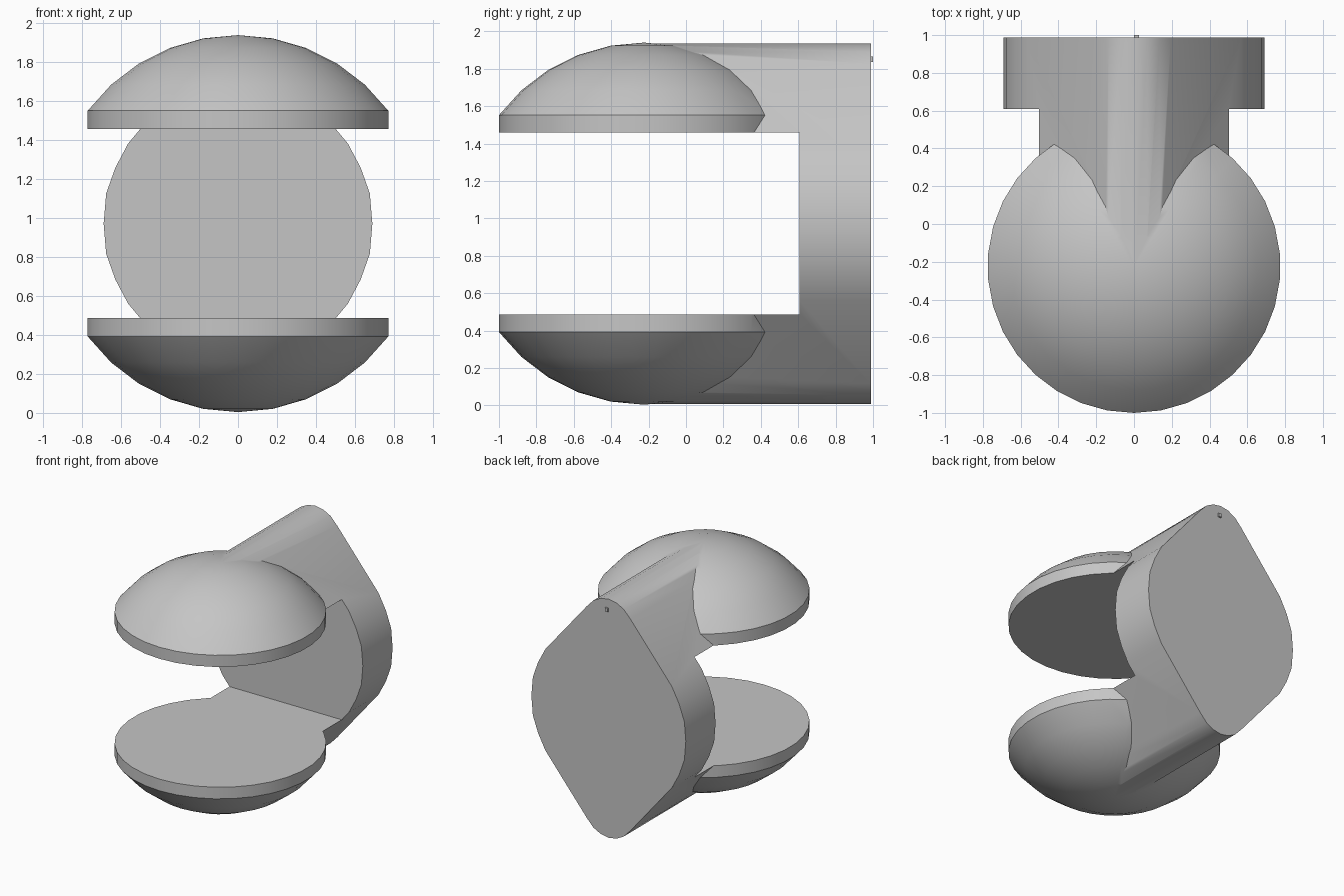
import bpy, bmesh, math

if "Cube" in bpy.data.objects:
    bpy.data.objects.remove(bpy.data.objects["Cube"])

MID = 0.972          # height of the mirror plane
DOME_Y = -0.225      # centre of the domes
grey = bpy.data.materials.new("plain grey")
grey.diffuse_color = (0.56, 0.56, 0.56, 1)
grey.use_nodes = True
grey.node_tree.nodes["Principled BSDF"].inputs["Base Color"].default_value = grey.diffuse_color


def make(name, bm):
    bmesh.ops.recalc_face_normals(bm, faces=bm.faces)
    me = bpy.data.meshes.new(name)
    bm.to_mesh(me)
    bm.free()
    me.materials.append(grey)
    ob = bpy.data.objects.new(name, me)
    bpy.context.collection.objects.link(ob)
    return ob


def box(name, lo, hi):
    bm = bmesh.new()
    bmesh.ops.create_cube(bm, size=1)
    for v in bm.verts:
        v.co = [(a + b) / 2 + c * (b - a) for a, b, c in zip(lo, hi, v.co)]
    return make(name, bm)


def dome_body(name, radius=0.968, steps=5, sides=34):
    """Two sphere caps joined by a straight rim wall."""
    step = math.radians(53.2) / steps
    cap = [(radius * math.sin(i * step), radius * math.cos(i * step))
           for i in range(1, steps + 1)]
    rings = cap + [(r, -z) for r, z in reversed(cap)]
    bm = bmesh.new()
    loops = [[bm.verts.new((r * math.sin(math.tau * k / sides),
                            DOME_Y - r * math.cos(math.tau * k / sides), MID + z))
              for k in range(sides)] for r, z in rings]
    for a, b in zip(loops, loops[1:]):
        for k in range(sides):
            n = (k + 1) % sides
            bm.faces.new((a[k], a[n], b[n], b[k]))
    for loop, z in ((loops[0], radius), (loops[-1], -radius)):
        pole = bm.verts.new((0, DOME_Y, MID + z))
        for k in range(sides):
            bm.faces.new((loop[k], loop[(k + 1) % sides], pole))
    return make(name, bm)


def rounded_diamond(name, y0, y1):
    """Rounded diamond cross-section, extruded front to back."""
    quarter = [(0.69, 0), (0.677, 0.155), (0.63, 0.287), (0.565, 0.41),
               (0.195, 0.855), (0.135, 0.918), (0.07, 0.952), (0, 0.964)]
    half = quarter + [(-x, z) for x, z in quarter[-2::-1]]
    outline = half + [(x, -z) for x, z in half[-2:0:-1]]
    bm = bmesh.new()
    face = bm.faces.new([bm.verts.new((x, y0, MID + z)) for x, z in outline])
    ext = bmesh.ops.extrude_face_region(bm, geom=[face])
    bmesh.ops.translate(bm, vec=(0, y1 - y0, 0),
                        verts=[g for g in ext["geom"] if isinstance(g, bmesh.types.BMVert)])
    return make(name, bm)


def combine(target, other, operation):
    mod = target.modifiers.new(operation.lower(), 'BOOLEAN')
    mod.operation, mod.object, mod.solver = operation, other, 'EXACT'
    bpy.context.view_layer.objects.active = target
    bpy.ops.object.modifier_apply(modifier=mod.name)
    bpy.data.objects.remove(other)


# Domes and back block in one piece, with the jaw opening cut out
clamp = dome_body("clamp_body")
combine(clamp, rounded_diamond("back_block", -0.2, 0.988), 'UNION')
combine(clamp, box("jaw_cutter", (-1.2, -1.3, MID - 0.486), (1.2, 0.608, MID + 0.486)),
        'DIFFERENCE')
bpy.ops.object.select_all(action='DESELECT')
clamp.select_set(True)
bpy.context.view_layer.objects.active = clamp
bpy.ops.object.shade_smooth_by_angle(angle=math.radians(30))

# Small stud on the back face
box("back_stud", (0.0, 0.96, 1.835), (0.026, 1.0, 1.865))
